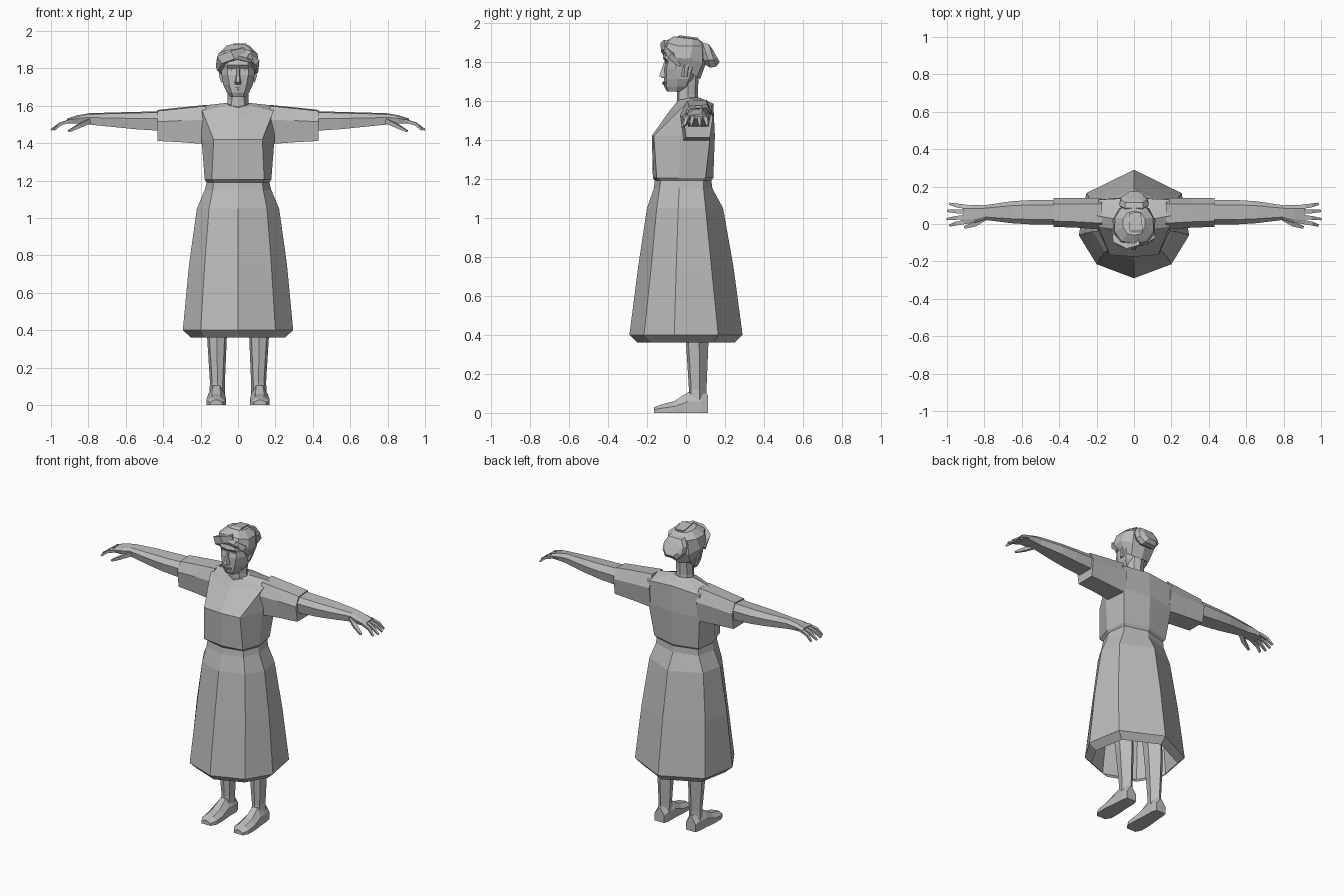
import bpy, bmesh
from mathutils import Vector

mat = bpy.data.materials.new("plain grey")
mat.diffuse_color = (0.5, 0.5, 0.5, 1)


def loft(name, rings, cap=(True, True), mirror=False):
    """Skin equal-length closed rings; optionally add the opposite side."""
    bm = bmesh.new()
    vs = [[bm.verts.new(p) for p in r] for r in rings]
    for a, b in zip(vs, vs[1:]):
        n = len(a)
        for i in range(n):
            bm.faces.new((a[i], a[(i + 1) % n], b[(i + 1) % n], b[i]))
    for use, ring in zip(cap, (vs[0], vs[-1])):
        if use:
            bm.faces.new(ring)
    bmesh.ops.recalc_face_normals(bm, faces=bm.faces)
    me = bpy.data.meshes.new(name)
    bm.to_mesh(me)
    bm.free()
    me.materials.append(mat)
    ob = bpy.data.objects.new(name, me)
    bpy.context.collection.objects.link(ob)
    if mirror:
        ob.modifiers.new("other_side", 'MIRROR').use_mirror_merge = False
    return ob


def full(half):
    """Close a half ring (first and last points on the centre line)."""
    return half + [(-x, y, z) for x, y, z in half[-2:0:-1]]


def level(z, front, pts, back):
    return full([(0, front, z)] + [(x, y, z) for x, y in pts] + [(0, back, z)])


def bar(name, pts, radii, mirror=True):
    """Four-sided tapered rod along a path; radii are (across, thick)."""
    rings = []
    for i, p in enumerate(pts):
        d = Vector(pts[min(i + 1, len(pts) - 1)]) - Vector(pts[max(i - 1, 0)])
        side = d.cross(Vector((0, 0, 1))).normalized()
        up = side.cross(d).normalized()
        w, t = radii[i]
        p = Vector(p)
        rings.append([p + side * w * a + up * t * b
                      for a, b in ((1, .6), (-1, .6), (-.8, -1), (.8, -1))])
    return loft(name, rings, mirror=mirror)


# dress: hem, flared skirt, waist seam, bodice and shoulders
loft("dress", [
    level(.36, -.25, [(.175, -.18), (.25, -.05), (.215, .145)], .25),
    level(.40, -.29, [(.2, -.215), (.295, -.06), (.255, .165)], .29),
    level(.75, -.245, [(.178, -.178), (.262, -.05), (.23, .13)], .243),
    level(1.05, -.20, [(.155, -.15), (.22, -.04), (.195, .1)], .19),
    level(1.15, -.165, [(.135, -.135), (.178, -.035), (.155, .09)], .135),
    level(1.19, -.16, [(.13, -.13), (.168, -.035), (.15, .09)], .13),
    level(1.205, -.17, [(.14, -.15), (.178, -.035), (.16, .1)], .14),
    level(1.42, -.175, [(.13, -.165), (.195, -.03), (.185, .125)], .148),
    full([(0, -.09, 1.54), (.19, -.015, 1.57), (.2, .045, 1.6),
          (.19, .13, 1.57), (0, .14, 1.585)]),
    full([(0, -.05, 1.59), (.055, -.03, 1.605), (.065, .02, 1.615),
          (.055, .055, 1.615), (0, .07, 1.615)]),
], cap=(False, True))


def section(x, y0, y1, z0, z1):
    """Six-sided arm section: flat top, bevelled shoulders, narrower base."""
    zm, w = z0 + (z1 - z0) * .62, y1 - y0
    return [(x, y0 + w * .2, z1 - .006), (x, y1 - w * .2, z1), (x, y1, zm),
            (x, y1 - w * .1, z0), (x, y0 + w * .1, z0), (x, y0, zm)]


loft("sleeve", [section(.17, -.03, .14, 1.395, 1.605),
                section(.30, -.02, .138, 1.405, 1.592),
                section(.43, -.015, .138, 1.412, 1.578)], mirror=True)
loft("arm", [section(.40, -.002, .128, 1.465, 1.572),
             section(.55, -.002, .128, 1.475, 1.567),
             section(.65, .004, .122, 1.485, 1.565),
             section(.80, .022, .1, 1.5, 1.56),
             section(.855, .005, .102, 1.505, 1.55),
             section(.915, .002, .102, 1.505, 1.532)], mirror=True)

# hand: four fanned, drooping fingers and a thumb
for i, (tip_x, tip_y) in enumerate(((.985, -.008), (1.0, .026), (.998, .07), (.985, .108))):
    y = .013 + i * .026
    bar("finger", [(.895, y, 1.522), (.95, (y + tip_y) / 2, 1.505), (tip_x, tip_y, 1.472)],
        [(.012, .011), (.01, .01), (.006, .006)])
bar("thumb", [(.80, .035, 1.522), (.85, .0, 1.495), (.905, -.018, 1.465)],
    [(.018, .016), (.013, .013), (.007, .007)])


# legs and feet
def leg_ring(x0, x1, y0, y1, z):
    m = (x0 + x1) / 2
    return [(x0 + .012, y0 + .012, z), (m, y0, z), (x1 - .012, y0 + .012, z),
            (x1, (y0 + y1) / 2 + .01, z), (m, y1, z), (x0, (y0 + y1) / 2 + .01, z)]


loft("leg", [leg_ring(.07, .155, .01, .105, .05), leg_ring(.07, .15, .015, .105, .12),
             leg_ring(.06, .165, .0, .115, .36), leg_ring(.05, .18, -.06, .11, .9)],
     mirror=True)
loft("foot", [[(a, y, 0), (b, y, 0), (b, y, h * .55), (b - .028, y, h),
               (a + .028, y, h), (a, y, h * .55)]
              for y, a, b, h in ((-.165, .085, .15, .028), (-.13, .064, .167, .042),
                                 (-.06, .064, .168, .06), (.01, .07, .16, .105),
                                 (.08, .07, .155, .11), (.113, .08, .148, .09))],
     mirror=True)

# neck and head
loft("neck", [level(z, f, [(w * .6, f + .01), (w, .01), (w * .7, b - .015)], b)
              for z, f, w, b in ((1.57, -.045, .065, .07), (1.63, -.045, .055, .06),
                                 (1.73, -.045, .055, .065))])
loft("head", [
    level(1.648, -.098, [(.028, -.09), (.04, -.05), (.035, -.03)], -.02),
    level(1.672, -.112, [(.035, -.1), (.06, -.045), (.056, .0)], .03),
    level(1.71, -.112, [(.045, -.1), (.078, -.045), (.076, .015)], .06),
    level(1.765, -.112, [(.055, -.1), (.088, -.05), (.088, .03)], .08),
    level(1.80, -.104, [(.055, -.092), (.09, -.05), (.09, .035)], .09),
    level(1.818, -.119, [(.055, -.108), (.09, -.055), (.09, .035)], .095),
    level(1.88, -.1, [(.045, -.09), (.08, -.045), (.08, .03)], .09)])
loft("nose", [[(-w, -.1, z), (-w * .5, y, z), (w * .5, y, z), (w, -.1, z)]
              for z, y, w in ((1.715, -.118, .02), (1.726, -.138, .02),
                              (1.765, -.123, .012), (1.805, -.11, .01))])
for z, w in ((1.685, .022), (1.694, .026)):
    bar("lip", [(-w, -.107, z), (0, -.116, z), (w, -.107, z)],
        [(.004, .004), (.005, .005), (.004, .004)], mirror=False)
bar("eye", [(.02, -.1, 1.795), (.036, -.101, 1.797), (.052, -.093, 1.795)],
    [(.003, .002), (.004, .007), (.003, .002)])
loft("ear", [[(.084, y - .012, z), (x, y, z), (x, y + .018, z), (.084, y + .02, z)]
             for z, x, y in ((1.725, .09, -.012), (1.755, .1, -.008), (1.785, .104, -.005))],
     mirror=True)

# hair: swept cap, side lock over the brow, bun at the back
loft("hair", [
    full([(0, -.112, 1.85), (.06, -.104, 1.835), (.092, -.055, 1.785),
          (.09, .0, 1.76), (.066, .055, 1.72), (0, .072, 1.71)]),
    full([(0, -.122, 1.868), (.075, -.108, 1.85), (.112, -.055, 1.82),
          (.114, .02, 1.815), (.08, .085, 1.79), (0, .1, 1.785)]),
    full([(0, -.105, 1.905), (.068, -.092, 1.895), (.104, -.04, 1.88),
          (.102, .035, 1.88), (.07, .085, 1.88), (0, .1, 1.885)]),
    full([(0, -.06, 1.93), (.035, -.052, 1.928), (.06, -.015, 1.922),
          (.058, .03, 1.918), (.035, .06, 1.912), (0, .07, 1.912)])])
bar("fringe_lock", [(.03, -.09, 1.9), (-.03, -.105, 1.878), (-.085, -.085, 1.85), (-.105, -.03, 1.8)],
    [(.022, .02), (.027, .03), (.027, .03), (.012, .02)], mirror=False)
bar("crown_lock", [(.015, -.1, 1.893), (.012, -.03, 1.927), (.005, .06, 1.915)],
    [(.02, .01), (.035, .012), (.03, .012)], mirror=False)
bar("temple_lock", [(.05, -.1, 1.87), (.095, -.07, 1.835), (.1, -.03, 1.78)],
    [(.015, .02), (.017, .022), (.008, .01)], mirror=False)
loft("bun", [[(w * a, y + .02 * (.5 - b), 1.833 + h * b) for a, b in
              ((.65, 1), (-.65, 1), (-1, .3), (-1, -.4), (-.6, -1), (.6, -1), (1, -.4), (1, .3))]
             for y, w, h in ((.07, .06, .05), (.095, .078, .064), (.125, .07, .058), (.143, .045, .035))])
